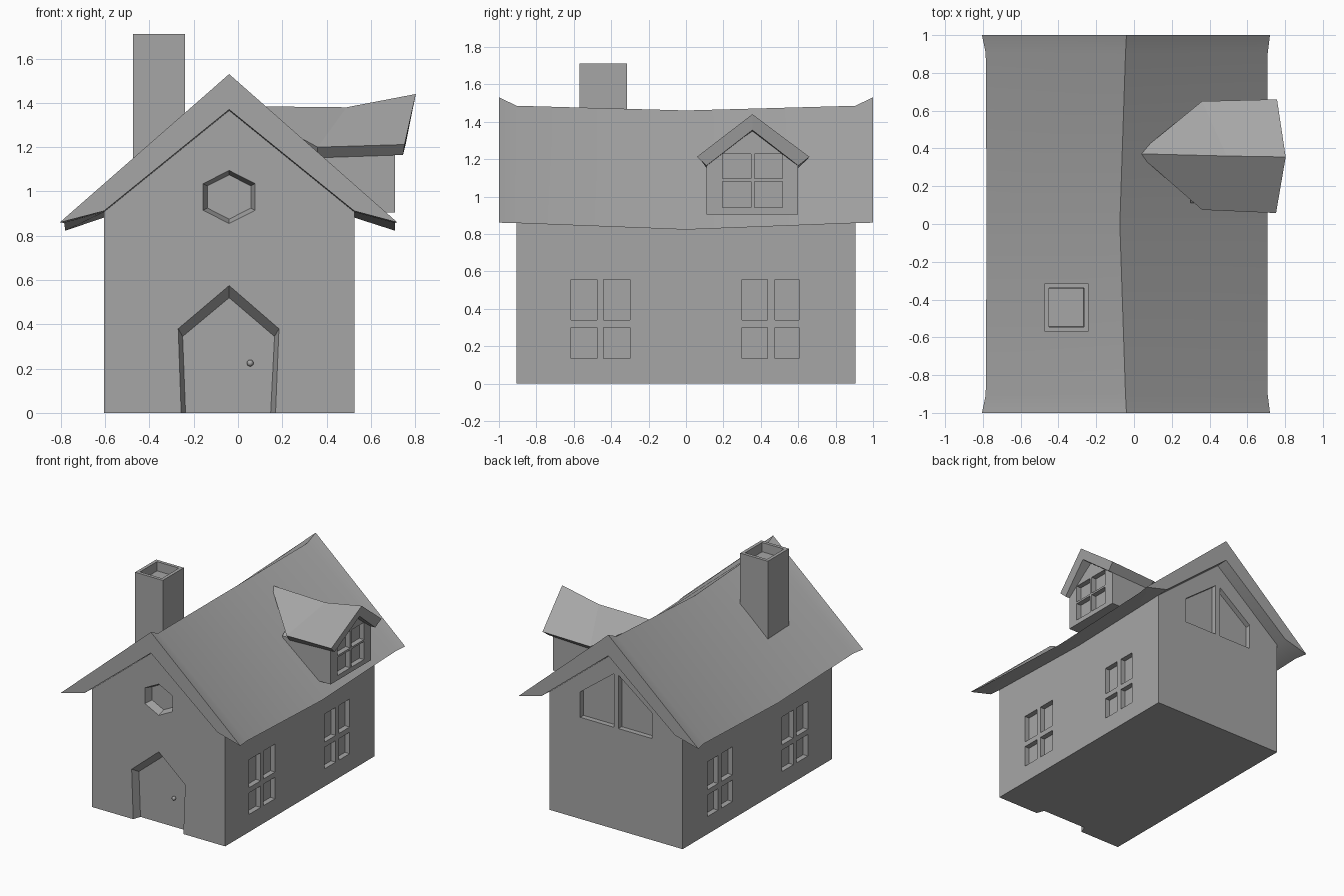
import bpy, bmesh
from mathutils import Vector

cube = bpy.data.objects.get("Cube")
if cube:
    bpy.data.objects.remove(cube, do_unlink=True)

GREY = 0.38
plaster = bpy.data.materials.new("plain_grey")
plaster.use_nodes = True
plaster.diffuse_color = (GREY, GREY, GREY, 1)
bsdf = plaster.node_tree.nodes["Principled BSDF"]
bsdf.inputs["Base Color"].default_value = (GREY, GREY, GREY, 1)
bsdf.inputs["Roughness"].default_value = 0.8


def finish(name, bm):
    """Turn a bmesh into a shaded, coloured object."""
    bmesh.ops.recalc_face_normals(bm, faces=bm.faces)
    mesh = bpy.data.meshes.new(name)
    bm.to_mesh(mesh)
    bm.free()
    mesh.materials.append(plaster)
    obj = bpy.data.objects.new(name, mesh)
    bpy.context.collection.objects.link(obj)
    return obj


def smooth(obj):
    bpy.ops.object.select_all(action="DESELECT")
    obj.select_set(True)
    bpy.context.view_layer.objects.active = obj
    bpy.ops.object.shade_smooth_by_angle()


def loft(bm, rings):
    """Join equal rings with quads and return the ring vertices."""
    rows = [[bm.verts.new(p) for p in ring] for ring in rings]
    n = len(rows[0])
    for a, b in zip(rows, rows[1:]):
        for i in range(n):
            j = (i + 1) % n
            bm.faces.new((a[i], a[j], b[j], b[i]))
    return rows


def prism(bm, ring_a, ring_b):
    for row in loft(bm, [ring_a, ring_b]):
        bm.faces.new(row)


def recess(bm, place, outer, inner=None, depth=0.04):
    """Cutter for a recess that narrows from outer to inner profile."""
    inner = inner or outer
    out, k = 0.02, 0.02 / depth
    front = [place(a + (a - c) * k, b + (b - d) * k, out)
             for (a, b), (c, d) in zip(outer, inner)]
    prism(bm, front, [place(u, v, -depth) for u, v in inner])


def rect(u0, u1, v0, v1):
    return [(u0, v0), (u1, v0), (u1, v1), (u0, v1)]


def carve(obj, bm):
    """Cut all recesses out of the object, then drop the cutter."""
    cutter = finish("cutter", bm)
    cutter.hide_render = True
    mod = obj.modifiers.new("recesses", "BOOLEAN")
    mod.operation, mod.solver, mod.object = "DIFFERENCE", "EXACT", cutter
    bpy.context.view_layer.objects.active = obj
    bpy.ops.object.modifier_apply(modifier=mod.name)
    bpy.data.objects.remove(cutter, do_unlink=True)


# House walls
LEFT, RIGHT, END, MID = -0.605, 0.525, 0.905, -0.04
gable = [(LEFT, 0), (RIGHT, 0), (RIGHT, 0.91), (MID, 1.37), (LEFT, 0.91)]
bm = bmesh.new()
prism(bm, [(x, -END, z) for x, z in gable], [(x, END, z) for x, z in gable])
walls = finish("house_walls", bm)


def on_front(u, v, w): return Vector((u, -END - w, v))
def on_back(u, v, w): return Vector((u, END + w, v))
def on_right(u, v, w): return Vector((RIGHT + w, u, v))
def on_left(u, v, w): return Vector((LEFT - w, u, v))
def on_dormer(u, v, w): return Vector((0.71 + w, u, v))


cut = bmesh.new()
# Side windows, four panes each
for place in (on_right, on_left):
    for u0, u1 in ((-0.615, -0.475), (-0.44, -0.30), (0.30, 0.435), (0.475, 0.605)):
        for v0, v1 in ((0.135, 0.30), (0.34, 0.555)):
            recess(cut, place, rect(u0, u1, v0, v1))
# Back gable window, two slanted panes
for s in (-1, 1):
    pane = [(0.02, 0.78), (0.305, 0.78), (0.305, 0.975), (0.02, 1.19)]
    recess(cut, on_back, [(MID + s * u, v) for u, v in pane])
# Front hexagonal window
hexagon = [(0, 1), (0.98, 0.5), (0.98, -0.5), (0, -1), (-0.98, -0.5), (-0.98, 0.5)]
rings = [[(MID + r * u, 0.975 + r * v) for u, v in hexagon] for r in (0.12, 0.1)]
recess(cut, on_front, *rings, depth=0.06)
# Door recess, open at the floor
door_outer = [(-0.255, -0.05), (0.167, -0.05), (0.185, 0.38), (MID, 0.575), (-0.27, 0.38)]
door_inner = [(-0.235, -0.05), (0.145, -0.05), (0.165, 0.345), (MID, 0.52), (-0.25, 0.345)]
recess(cut, on_front, door_outer, door_inner, depth=0.06)
carve(walls, cut)

# Door knob
bm = bmesh.new()
bmesh.ops.create_uvsphere(bm, u_segments=12, v_segments=8, radius=0.015)
bmesh.ops.translate(bm, verts=bm.verts, vec=(0.055, -0.857, 0.225))
smooth(finish("door_knob", bm))


# Main roof, sagging towards the middle
def roof_section(y, ridge_x, ridge_z, eave_l, eave_r, eave_z, sag):
    ring = [(eave_l, eave_z), (ridge_x, ridge_z), (eave_r, eave_z),
            (RIGHT, 0.912 - sag), (MID, 1.37 - sag), (LEFT, 0.912 - sag)]
    return [(x, y, z) for x, z in ring]


bm = bmesh.new()
tip = (MID, 1.53, -0.805, 0.72, 0.86, 0)
shoulder = (-0.045, 1.485, -0.785, 0.708, 0.858, 0.005)
middle = (-0.075, 1.46, -0.78, 0.708, 0.823, 0.03)
rows = loft(bm, [roof_section(y, *s) for y, s in
                 ((-1, tip), (-END, shoulder), (0, middle), (END, shoulder), (1, tip))])
for r in (rows[0], rows[-1]):
    bm.faces.new((r[0], r[1], r[4], r[5]))
    bm.faces.new((r[1], r[2], r[3], r[4]))
smooth(finish("main_roof", bm))

# Chimney with a shallow flue
bm = bmesh.new()
prism(bm, [(x, y, 1.0) for x, y in rect(-0.475, -0.24, -0.57, -0.315)],
      [(x, y, 1.71) for x, y in rect(-0.475, -0.24, -0.57, -0.315)])
bmesh.ops.recalc_face_normals(bm, faces=bm.faces)
top = max(bm.faces, key=lambda f: f.calc_center_median().z)
bmesh.ops.inset_region(bm, faces=[top], thickness=0.035)
bmesh.ops.inset_region(bm, faces=[top], thickness=0.002, depth=-0.07)
finish("chimney", bm)

# Dormer walls and window
DY = 0.355
profile = [(0.11, 0.905), (0.6, 0.905), (0.6, 1.17), (DY, 1.36), (0.11, 1.17)]
bm = bmesh.new()
prism(bm, [(0.3, y, z) for y, z in profile], [(0.71, y, z) for y, z in profile])
dormer = finish("dormer_walls", bm)
cut = bmesh.new()
for u0, u1 in ((0.195, 0.348), (0.365, 0.515)):
    for v0, v1 in ((0.942, 1.08), (1.095, 1.227)):
        recess(cut, on_dormer, rect(u0, u1, v0, v1))
carve(dormer, cut)

# Dormer roof, flared at the front and tapering into the main roof
bm = bmesh.new()
front = [(0.752, 0.058, 1.212), (0.803, DY, 1.44), (0.757, 0.66, 1.212),
         (0.745, 0.6, 1.165), (0.785, DY, 1.355), (0.745, 0.11, 1.165)]
rear = [(0.36, 0.075, 1.2), (0.49, 0.36, 1.38), (0.36, 0.65, 1.2),
        (0.36, 0.6, 1.152), (0.45, DY, 1.33), (0.36, 0.11, 1.152)]
f, r = loft(bm, [front, rear])
bm.faces.new((f[0], f[1], f[4], f[5]))
bm.faces.new((f[1], f[2], f[3], f[4]))
point = bm.verts.new((0.02, 0.372, 1.385))
for i in range(len(r)):
    bm.faces.new((r[i], r[(i + 1) % len(r)], point))
finish("dormer_roof", bm)
